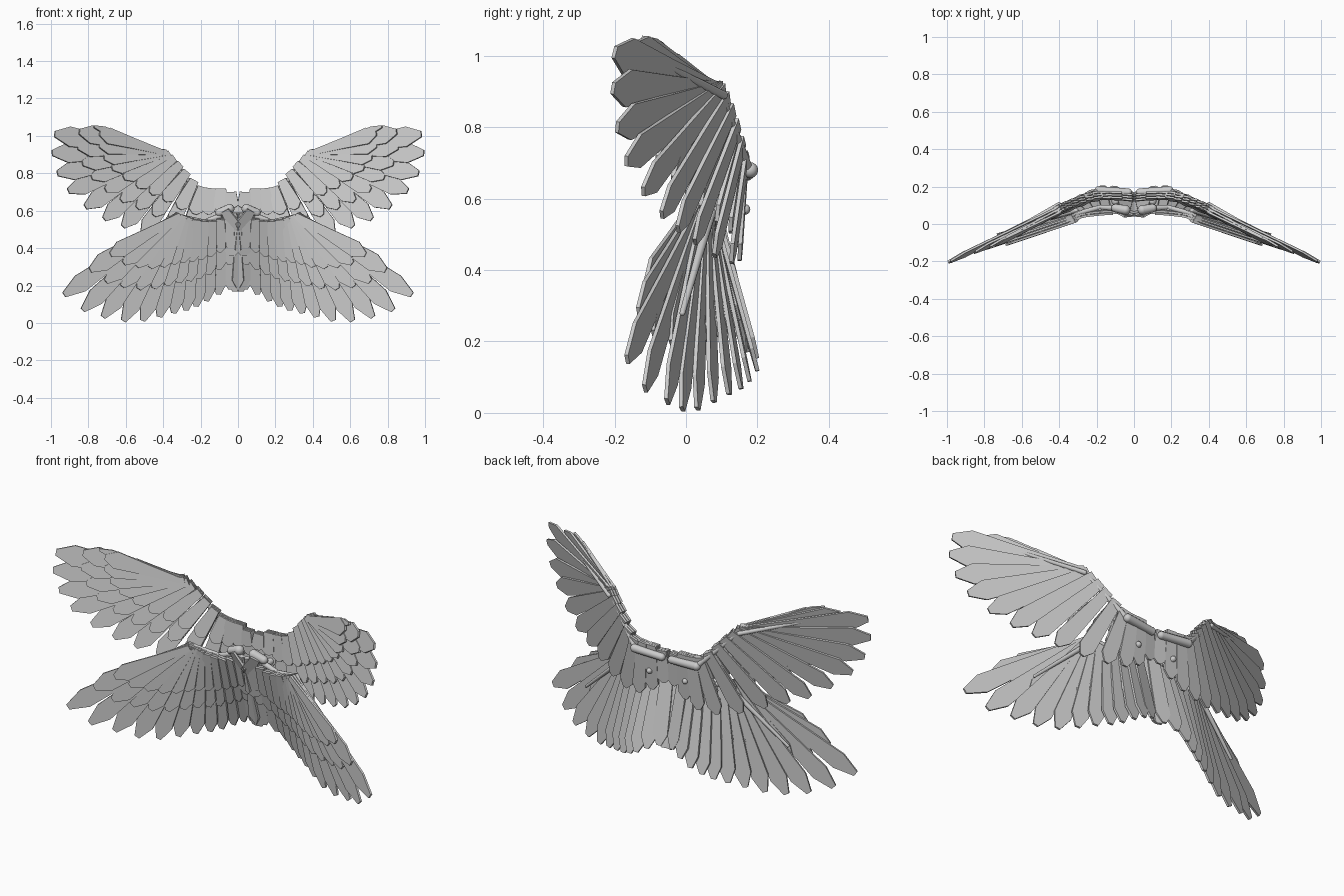
import bpy, bmesh
from mathutils import Vector

cube = bpy.data.objects.get("Cube")
if cube:
    bpy.data.objects.remove(cube)

grey = bpy.data.materials.new("feather_grey")
grey.use_nodes = True
grey.diffuse_color = (0.6, 0.6, 0.6, 1)
grey.node_tree.nodes["Principled BSDF"].inputs["Base Color"].default_value = (0.6, 0.6, 0.6, 1)


def finish(name, bm):
    """Make a mirrored object from a bmesh."""
    bmesh.ops.recalc_face_normals(bm, faces=bm.faces)
    mesh = bpy.data.meshes.new(name)
    bm.to_mesh(mesh)
    bm.free()
    mesh.materials.append(grey)
    ob = bpy.data.objects.new(name, mesh)
    bpy.context.collection.objects.link(ob)
    ob.modifiers.new("both_sides", "MIRROR").use_mirror_merge = False
    return ob


def along(points, t):
    """Point at fraction t of a list of evenly weighted points."""
    f = t * (len(points) - 1)
    i = min(int(f), len(points) - 2)
    return Vector(points[i]).lerp(Vector(points[i + 1]), f - i)


def feather(bm, base, tip, normal, width, root=0.3, roll=-0.2, thick=0.011):
    """Flat blade with a blunt point; root is the base width as a fraction."""
    d = tip - base
    n = (normal - d * normal.dot(d) / d.length_squared).normalized()
    side = d.normalized().cross(n)
    n = (n + side * roll).normalized()
    side = d.normalized().cross(n)
    outline = [(0, root), (0.45, 0.45 + root / 1.6), (0.86, 1), (1, 0.3)]
    ring = [base + d * u + side * width / 2 * min(w, 1) for u, w in outline]
    ring += [base + d * u - side * width / 2 * min(w, 1) for u, w in reversed(outline)]
    front = [bm.verts.new(p + n * thick / 2) for p in ring]
    back = [bm.verts.new(p - n * thick / 2) for p in ring]
    bm.faces.new(front)
    bm.faces.new(back[::-1])
    for i in range(len(ring)):
        j = (i + 1) % len(ring)
        bm.faces.new((front[i], back[i], back[j], front[j]))


def wing(name, bases, tips, normals, layers):
    """Overlapping layers of feathers fanned from the arm, outer to inner."""
    for k, (label, count, s0, s1, lift, w0, w1) in enumerate(layers):
        bm = bmesh.new()
        for i in range(count):
            t = i / (count - 1)
            n = along(normals, t).normalized()
            base, tip = along(bases, t), along(tips, t)
            tip = base + (tip - base) * (s0 + (s1 - s0) * t) + Vector((0, 0, lift * (1 - t)))
            shift = n * 0.014 * k
            feather(bm, base + shift, tip + shift, n, w0 + (w1 - w0) * t, 0.3 + 0.5 * t)
        finish(name + "_" + label, bm)


def bone(name, points, radii):
    """Round-ended tapering rod along the points."""
    bm = bmesh.new()
    for a, b, ra, rb in zip(points, points[1:], radii, radii[1:]):
        a, b = Vector(a), Vector(b)
        q = (b - a).to_track_quat("Z", "Y")
        rod = bmesh.ops.create_cone(bm, segments=12, radius1=ra, radius2=rb, depth=(b - a).length)
        for v in rod["verts"]:
            v.co = q @ v.co + (a + b) / 2
    for p, r in zip(points, radii):
        ball = bmesh.ops.create_uvsphere(bm, u_segments=12, v_segments=8, radius=r)
        bmesh.ops.translate(bm, verts=ball["verts"], vec=Vector(p))
    for f in bm.faces:
        f.smooth = True
    finish(name, bm)


# Upper wings
upper_tips = [(0.98, -0.2, 1.01), (0.995, -0.205, 0.9), (0.96, -0.19, 0.78), (0.89, -0.16, 0.68),
              (0.78, -0.1, 0.59), (0.67, -0.045, 0.53), (0.56, 0, 0.5), (0.44, 0.06, 0.45),
              (0.31, 0.12, 0.42), (0.2, 0.15, 0.42), (0.11, 0.15, 0.46), (0.03, 0.15, 0.52)]
upper_bases = [(0.41, 0.085, 0.91), (0.41, 0.085, 0.91), (0.4, 0.09, 0.91), (0.39, 0.1, 0.91),
               (0.37, 0.11, 0.9), (0.34, 0.125, 0.87), (0.3, 0.14, 0.83), (0.26, 0.155, 0.78),
               (0.21, 0.17, 0.73), (0.16, 0.17, 0.72), (0.1, 0.17, 0.72), (0.04, 0.16, 0.7)]
wing("upper", upper_bases, upper_tips, [(-0.5, -1, 0), (-0.5, -1, 0), (-0.1, -1, 0)],
     [("flight_feathers", 13, 1, 1, 0, 0.11, 0.075),
      ("long_coverts", 13, 0.78, 0.74, 0.035, 0.1, 0.07),
      ("short_coverts", 13, 0.6, 0.48, 0.045, 0.09, 0.07)])
bone("upper_arm", [(0.03, 0.17, 0.67), (0.19, 0.18, 0.68)], [0.02, 0.022])
bone("upper_forearm", [(0.19, 0.175, 0.68), (0.38, 0.1, 0.88)], [0.014, 0.012])
bone("upper_finger", [(0.4, 0.105, 0.89), (0.75, -0.09, 0.99)], [0.012, 0.008])
# Slim leading feathers above the wrist
bm = bmesh.new()
for x, y, z in ((0.77, -0.12, 1.05), (0.64, -0.05, 1.0)):
    feather(bm, Vector((0.38, 0.09, 0.91)), Vector((x, y, z)), Vector((-0.5, -1, 0)), 0.04)
finish("leading_feathers", bm)

# Lower wings
lower_tips = [(0.93, -0.165, 0.15), (0.82, -0.11, 0.06), (0.7, -0.04, 0.025), (0.58, 0, 0.005),
              (0.47, 0.05, 0.015), (0.38, 0.1, 0.045), (0.3, 0.145, 0.06), (0.24, 0.17, 0.08),
              (0.18, 0.2, 0.11), (0.11, 0.2, 0.15), (0.04, 0.18, 0.18)]
lower_bases = [(0.32, 0.04, 0.58), (0.32, 0.045, 0.58), (0.32, 0.05, 0.58), (0.31, 0.055, 0.58),
               (0.3, 0.06, 0.58), (0.28, 0.065, 0.57), (0.25, 0.07, 0.56), (0.2, 0.075, 0.55),
               (0.15, 0.08, 0.55), (0.1, 0.085, 0.56), (0.05, 0.085, 0.58)]
wing("lower", lower_bases, lower_tips, [(-0.46, -1, -0.15), (-0.46, -1, -0.15), (0, -1, -0.35)],
     [("flight_feathers", 12, 1, 1, 0, 0.1, 0.08),
      ("long_coverts", 12, 0.78, 0.66, 0.04, 0.1, 0.07),
      ("short_coverts", 12, 0.61, 0.42, 0.05, 0.09, 0.06)])
bone("lower_arm", [(0.045, 0.075, 0.61), (0.1, 0.085, 0.59)], [0.026, 0.022])
bone("lower_forearm", [(0.1, 0.085, 0.57), (0.18, 0.09, 0.54), (0.31, 0.055, 0.57)], [0.015, 0.013, 0.012])
bone("lower_finger", [(0.31, 0.07, 0.56), (0.62, -0.01, 0.28)], [0.014, 0.008])
bone("back_knob", [(0.1, 0.12, 0.56), (0.11, 0.165, 0.57)], [0.02, 0.015])

# Inner plumes that meet at the middle
bm = bmesh.new()
for base, tip, width in (((0.03, 0.07, 0.59), (0.015, 0.17, 0.17), 0.1),
                         ((0.04, 0.06, 0.59), (0.03, 0.11, 0.36), 0.1),
                         ((0.07, 0.05, 0.6), (0.005, 0.065, 0.5), 0.07)):
    feather(bm, Vector(base), Vector(tip), Vector((0.1, -1, -0.35)), width, 0.7)
finish("inner_plumes", bm)
